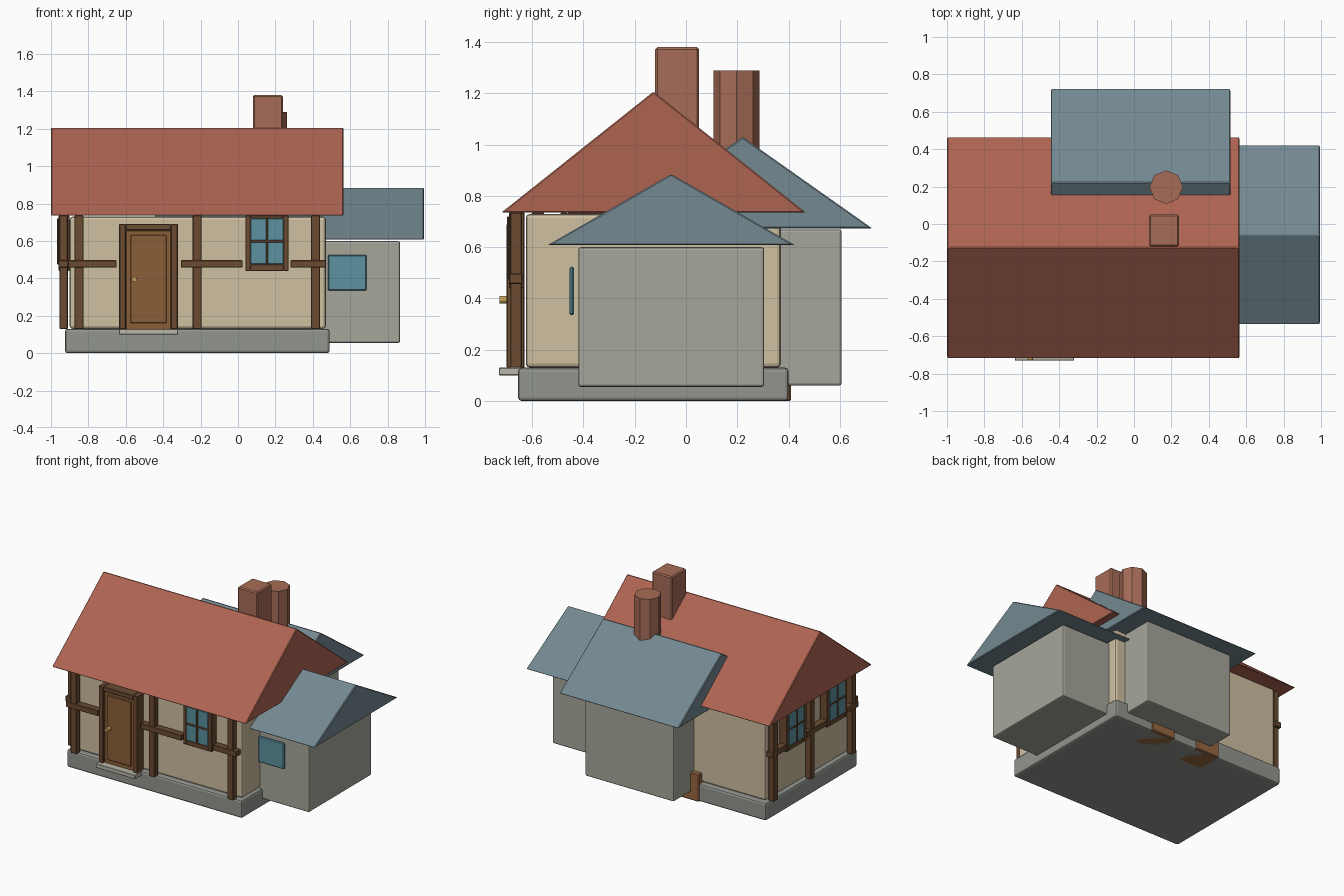
import bpy, bmesh, math
from mathutils import Matrix

if "Cube" in bpy.data.objects:
    bpy.data.objects.remove(bpy.data.objects["Cube"])


def mat(name, r, g, b):
    m = bpy.data.materials.new(name)
    m.diffuse_color = [(c / 255) ** 2.2 for c in (r, g, b)] + [1]
    m.use_nodes = True
    m.node_tree.nodes["Principled BSDF"].inputs["Base Color"].default_value = m.diffuse_color
    return m


TILE = mat("red_tile", 172, 100, 82)
SLATE = mat("slate", 115, 135, 143)
PLASTER = mat("plaster", 205, 190, 160)
STONE = mat("stone", 145, 148, 142)
GREY = mat("grey_plaster", 165, 165, 154)
TIMBER = mat("timber", 108, 77, 54)
DOOR = mat("door_wood", 137, 95, 58)
CRATE = mat("crate_wood", 150, 104, 66)
GLASS = mat("glass", 92, 144, 158)
BRICK = mat("brick", 165, 108, 88)
BRASS = mat("brass", 196, 160, 90)
STEP = mat("step_stone", 185, 182, 168)


def finish(name, bm, material, bevel=0, segments=2):
    bmesh.ops.recalc_face_normals(bm, faces=bm.faces)
    me = bpy.data.meshes.new(name)
    bm.to_mesh(me)
    bm.free()
    ob = bpy.data.objects.new(name, me)
    bpy.context.collection.objects.link(ob)
    me.materials.append(material)
    if bevel:
        b = ob.modifiers.new("bevel", 'BEVEL')
        b.width, b.segments = bevel, segments
    return ob


def box(name, x, y, z, material, bevel=0.003, segments=1):
    """Box from (min, max) ranges."""
    bm = bmesh.new()
    bmesh.ops.create_cube(bm, size=1)
    for v in bm.verts:
        for i, (a, b) in enumerate((x, y, z)):
            v.co[i] = a if v.co[i] < 0 else b
    return finish(name, bm, material, bevel, segments)


def gable(name, x, y, z, material):
    """Solid triangular roof with its ridge along x."""
    bm = bmesh.new()
    prof = [(y[0], z[0]), (y[1], z[0]), ((y[0] + y[1]) / 2, z[1])]
    face = bm.faces.new([bm.verts.new((x[0], a, b)) for a, b in prof])
    ext = bmesh.ops.extrude_face_region(bm, geom=[face])
    verts = [e for e in ext["geom"] if isinstance(e, bmesh.types.BMVert)]
    bmesh.ops.translate(bm, verts=verts, vec=(x[1] - x[0], 0, 0))
    return finish(name, bm, material, 0.005, 1)


def cylinder(name, loc, radius, depth, sides, material, rot=None):
    bm = bmesh.new()
    m = Matrix.Translation(loc) @ (rot or Matrix())
    bmesh.ops.create_cone(bm, cap_ends=True, segments=sides, radius1=radius,
                          radius2=radius, depth=depth, matrix=m)
    return finish(name, bm, material)


def trim(name, side, along, out, z, material):
    """Box on the front or left wall; out = distance range from the wall plane."""
    if side == "front":
        return box(name, along, (-0.63 - out[1], -0.63 - out[0]), z, material)
    return box(name, (-0.90 - out[1], -0.90 - out[0]), along, z, material)


def window(side, c):
    n = side + "_window_"
    z0, z1 = 0.44, 0.735
    for s in (-1, 1):
        trim(n + "jamb", side, sorted((c + s * 0.088, c + s * 0.115)), (0, 0.06), (z0, z1), TIMBER)
    trim(n + "sill", side, (c - 0.088, c + 0.088), (0, 0.06), (z0, 0.475), TIMBER)
    trim(n + "head", side, (c - 0.088, c + 0.088), (0, 0.06), (0.72, z1), TIMBER)
    trim(n + "glass", side, (c - 0.088, c + 0.088), (0, 0.062), (0.475, 0.72), GLASS)
    trim(n + "mullion", side, (c - 0.006, c + 0.006), (0.055, 0.068), (0.475, 0.72), TIMBER)
    trim(n + "crossbar", side, (c - 0.088, c + 0.088), (0.055, 0.068), (0.592, 0.604), TIMBER)


# main house
box("foundation", (-0.925, 0.49), (-0.655, 0.40), (0, 0.13), STONE, 0.014, 2)
box("main_walls", (-0.90, 0.47), (-0.625, 0.37), (0.13, 0.73), PLASTER, 0.016, 2)
gable("main_roof", (-1.0, 0.565), (-0.72, 0.467), (0.735, 1.207), TILE)

# right and back wings
box("right_wing_walls", (0.30, 0.867), (-0.42, 0.305), (0.055, 0.60), GREY, 0.01, 2)
gable("right_wing_roof", (0.17, 0.995), (-0.54, 0.425), (0.608, 0.885), SLATE)
box("right_wing_window", (0.48, 0.688), (-0.454, -0.437), (0.335, 0.525), GLASS, 0.006)
box("back_wing_walls", (-0.325, 0.39), (-0.165, 0.607), (0.06, 0.67), GREY, 0.01, 2)
gable("back_wing_roof", (-0.445, 0.515), (-0.285, 0.727), (0.673, 1.03), SLATE)

# chimneys
box("square_chimney", (0.08, 0.24), (-0.12, 0.05), (0.85, 1.38), BRICK, 0.008)
cylinder("round_chimney", (0.172, 0.197, 1.045), 0.09, 0.49, 8, BRICK)

# timber framing
for x in (-0.85, -0.218, 0.415):
    trim("front_post", "front", (x - 0.024, x + 0.024), (0.01, 0.055), (0.13, 0.735), TIMBER)
for y in (0.325, -0.10, -0.578):
    trim("left_post", "left", (y - 0.024, y + 0.024), (0.01, 0.055), (0.13, 0.735), TIMBER)
for span in ((-0.91, -0.65), (-0.305, 0.025), (0.28, 0.47)):
    trim("front_beam", "front", span, (0.008, 0.06), (0.457, 0.497), TIMBER)
for span in ((-0.62, -0.49), (-0.26, -0.02), (0.21, 0.37)):
    trim("left_beam", "left", span, (0.008, 0.06), (0.457, 0.497), TIMBER)

# windows
window("front", 0.155)
for y in (-0.375, 0.095):
    window("left", y)

# door
for x in ((-0.635, -0.60), (-0.358, -0.322)):
    trim("door_jamb", "front", x, (0, 0.07), (0.13, 0.69), TIMBER)
trim("door_lintel", "front", (-0.60, -0.358), (0, 0.07), (0.657, 0.69), TIMBER)
trim("door", "front", (-0.60, -0.358), (0, 0.05), (0.11, 0.657), DOOR)
trim("door_panel", "front", (-0.575, -0.383), (0.04, 0.06), (0.16, 0.632), DOOR)
cylinder("door_knob", (-0.555, -0.705, 0.395), 0.014, 0.045, 12, BRASS,
         Matrix.Rotation(math.pi / 2, 4, 'X'))
box("door_step", (-0.637, -0.32), (-0.73, -0.645), (0.10, 0.13), STEP)

# crates against the back
for x in (-0.295, 0.085):
    box("crate", (x - 0.095, x + 0.095), (0.22, 0.41), (0, 0.20), CRATE, 0.006)
